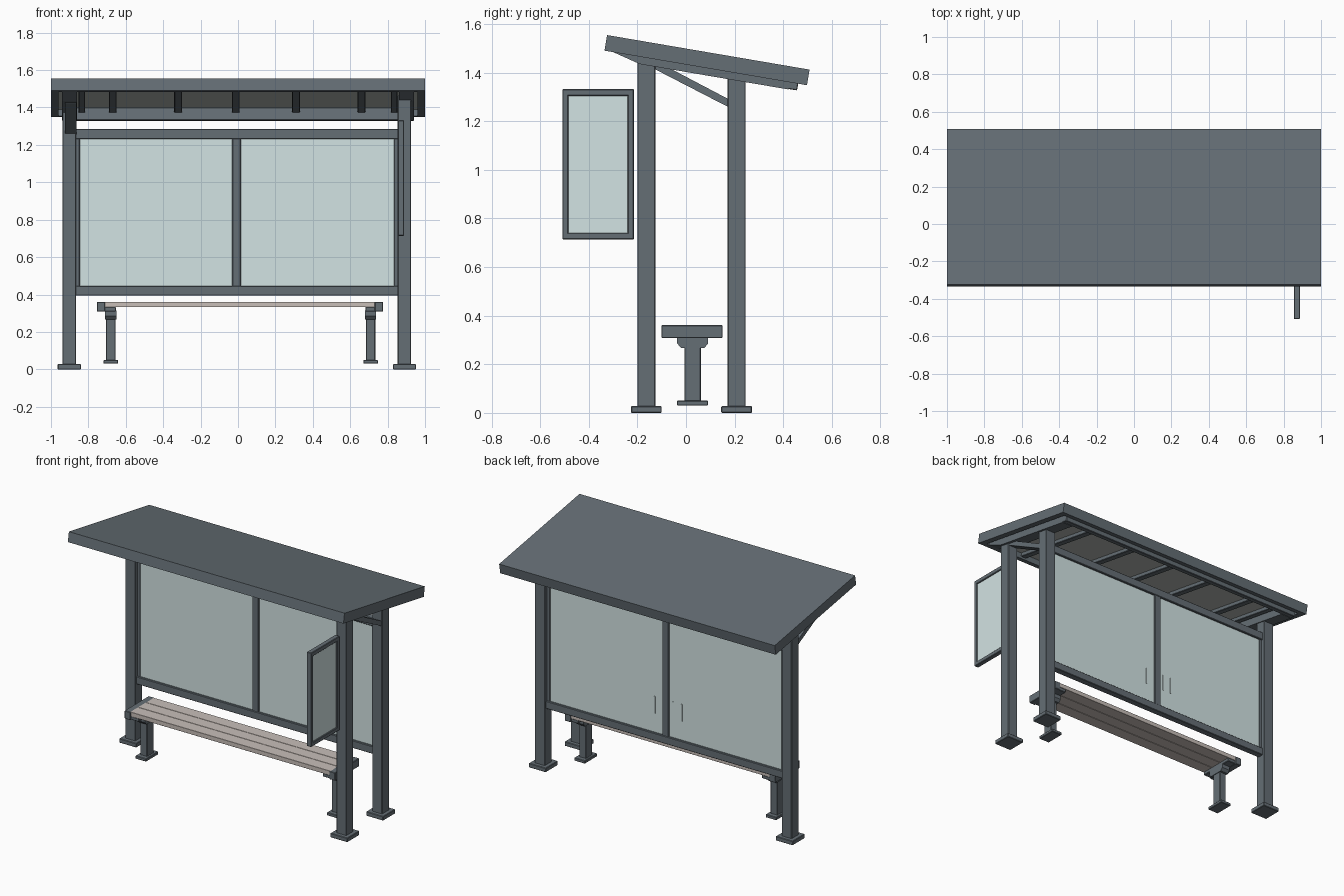
import bpy
import bmesh
from math import atan2
from mathutils import Matrix, Vector

cube = bpy.data.objects.get("Cube")
if cube:
    bpy.data.objects.remove(cube, do_unlink=True)


def material(name, rgb):
    m = bpy.data.materials.new(name)
    m.use_nodes = True
    m.diffuse_color = (*rgb, 1)
    m.node_tree.nodes["Principled BSDF"].inputs["Base Color"].default_value = (*rgb, 1)
    return m


METAL = material("slate grey metal", (0.13, 0.157, 0.178))
GLASS = material("pale blue green glass", (0.65, 0.77, 0.77))
WOOD = material("weathered wood", (0.58, 0.52, 0.485))
CEILING = material("light grey ceiling", (0.5, 0.53, 0.5))


def finish(name, bm, mat, bevel, frame):
    bmesh.ops.recalc_face_normals(bm, faces=bm.faces)
    me = bpy.data.meshes.new(name)
    bm.to_mesh(me)
    bm.free()
    me.materials.append(mat)
    ob = bpy.data.objects.new(name, me)
    bpy.context.scene.collection.objects.link(ob)
    if bevel:
        mod = ob.modifiers.new("soft edges", 'BEVEL')
        mod.width = bevel
        mod.segments = 1
    if frame:
        ob.matrix_world = frame
    return ob


def box(name, x, y, z, mat=METAL, bevel=0.003, frame=None):
    """Box from (min, max) ranges, optionally placed in a tilted frame."""
    bm = bmesh.new()
    bmesh.ops.create_cube(bm, size=1)
    for v in bm.verts:
        v.co = Vector([(a + b) / 2 + c * (b - a) for (a, b), c in zip((x, y, z), v.co)])
    return finish(name, bm, mat, bevel, frame)


def prism(name, x, outline, frame=None):
    """Side outline in (y, z), extruded along x."""
    bm = bmesh.new()
    face = bm.faces.new([bm.verts.new((x[0], y, z)) for y, z in outline])
    ext = bmesh.ops.extrude_face_region(bm, geom=[face])
    bmesh.ops.translate(bm, vec=(x[1] - x[0], 0, 0),
                        verts=[g for g in ext["geom"] if isinstance(g, bmesh.types.BMVert)])
    return finish(name, bm, METAL, 0, frame)


def around(c, half):
    return (c - half, c + half)


# Sloping roof: local z = 0 is the underside of the rim
roof = Matrix.Translation((0, 0.081, 1.419)) @ Matrix.Rotation(atan2(-0.142, 0.832), 4, 'X')
HL = 0.4225
box("roof_top", (-1, 1), (-HL, HL), (0.045, 0.065), bevel=0, frame=roof)
for s, tag in ((-1, "front"), (1, "back")):
    box(f"roof_rim_{tag}", (-1, 1), sorted((s * 0.385, s * HL)), (0, 0.046), bevel=0, frame=roof)
box("roof_beam_back", (-0.94, 0.94), (0.345, 0.386), (-0.028, 0.046), frame=roof)
for s, tag in ((-1, "right"), (1, "left")):
    box(f"roof_rim_{tag}", sorted((s * 0.96, s)), (-0.386, 0.386), (0, 0.046), bevel=0, frame=roof)
    # End rafters taper towards the front edge
    prism(f"end_rafter_{tag}", sorted((s * 0.86, s * 0.94)),
          [(-0.386, 0.046), (-0.386, 0), (-0.27, -0.03), (0.35, -0.03), (0.35, 0.046)], roof)
    box(f"inner_rafter_{tag}", around(s * 0.835, 0.018), (-0.386, 0.35), (0.012, 0.046), frame=roof)
box("ceiling", (-0.965, 0.965), (-0.387, 0.387), (0.036, 0.046), CEILING, 0, roof)
for i, x in enumerate((-0.67, -0.32, -0.012, 0.31, 0.66)):
    box(f"rafter_{i + 1}", around(x, 0.021), (-0.386, 0.35), (0.012, 0.046), frame=roof)

# Posts with base plates
for name, x, y, top in (("back_post_left", 0.89, 0.208, 1.4),
                        ("back_post_right", -0.902, 0.208, 1.4),
                        ("front_post_left", 0.89, -0.163, 1.465)):
    box(name, around(x, 0.036), around(y, 0.037), (0.01, top))
    box(name + "_base", around(x, 0.062), around(y, 0.063), (0, 0.028))

# Diagonal braces from the back posts to the roof
for tag, x in (("left", 0.89), ("right", -0.895)):
    prism(f"brace_{tag}", around(x, 0.031),
          [(0.18, 1.255), (-0.14, 1.42), (-0.17, 1.45), (-0.1, 1.435), (0.18, 1.288)])

# Glazed back wall
WY = 0.207
box("wall_rail_bottom", (-0.87, 0.86), around(WY, 0.022), (0.395, 0.445))
box("wall_rail_top", (-0.87, 0.86), around(WY, 0.022), (1.232, 1.285))
box("wall_mullion", around(-0.008, 0.023), around(WY, 0.018), (0.44, 1.235))
for tag, x in (("left", 0.846), ("right", -0.858)):
    box(f"wall_stile_{tag}", around(x, 0.012), around(WY, 0.012), (0.44, 1.235))
for tag, x in (("left", (0.005, 0.84)), ("right", (-0.85, -0.02))):
    box(f"wall_glass_{tag}", x, around(WY, 0.008), (0.43, 1.24), GLASS, 0)

# Small catches on the back of the glass
for i, x in enumerate((0.075, -0.06, -0.12)):
    box(f"glass_catch_{i + 1}", around(x, 0.005), (0.214, 0.219), (0.57, 0.68), GLASS, 0)

# Side display panel in front of the post
PX = around(0.871, 0.016)
box("panel_glass", around(0.871, 0.008), (-0.49, -0.232), (0.73, 1.315), GLASS, 0)
for tag, z in (("bottom", (0.714, 0.741)), ("top", (1.304, 1.332))):
    box(f"panel_rail_{tag}", PX, (-0.508, -0.214), z)
for tag, y in (("front", (-0.508, -0.484)), ("back", (-0.24, -0.214))):
    box(f"panel_stile_{tag}", PX, y, (0.735, 1.31))

# Bench: slats, end brackets and legs
for i in range(3):
    y = -0.097 + i * 0.082
    box(f"seat_slat_{i + 1}", (-0.715, 0.74), (y, y + 0.08), (0.332, 0.361), WOOD, 0.001)
for s, tag, leg_x, end in ((-1, "right", -0.68, -0.732), (1, "left", 0.709, 0.753)):
    box(f"seat_end_{tag}", around(end, 0.022), (-0.101, 0.151), (0.308, 0.361))
    box(f"seat_bearer_{tag}", sorted((end, leg_x - s * 0.028)), (-0.095, 0.145), (0.31, 0.333))
    prism(f"seat_bracket_{tag}", around(leg_x, 0.03),
          [(-0.036, 0.315), (-0.036, 0.285), (-0.02, 0.267),
           (0.075, 0.267), (0.091, 0.285), (0.091, 0.315)])
    box(f"bench_leg_{tag}", around(leg_x, 0.025), around(0.027, 0.034), (0.04, 0.28))
    box(f"bench_foot_{tag}", around(leg_x, 0.039), around(0.027, 0.064), (0.03, 0.05))
